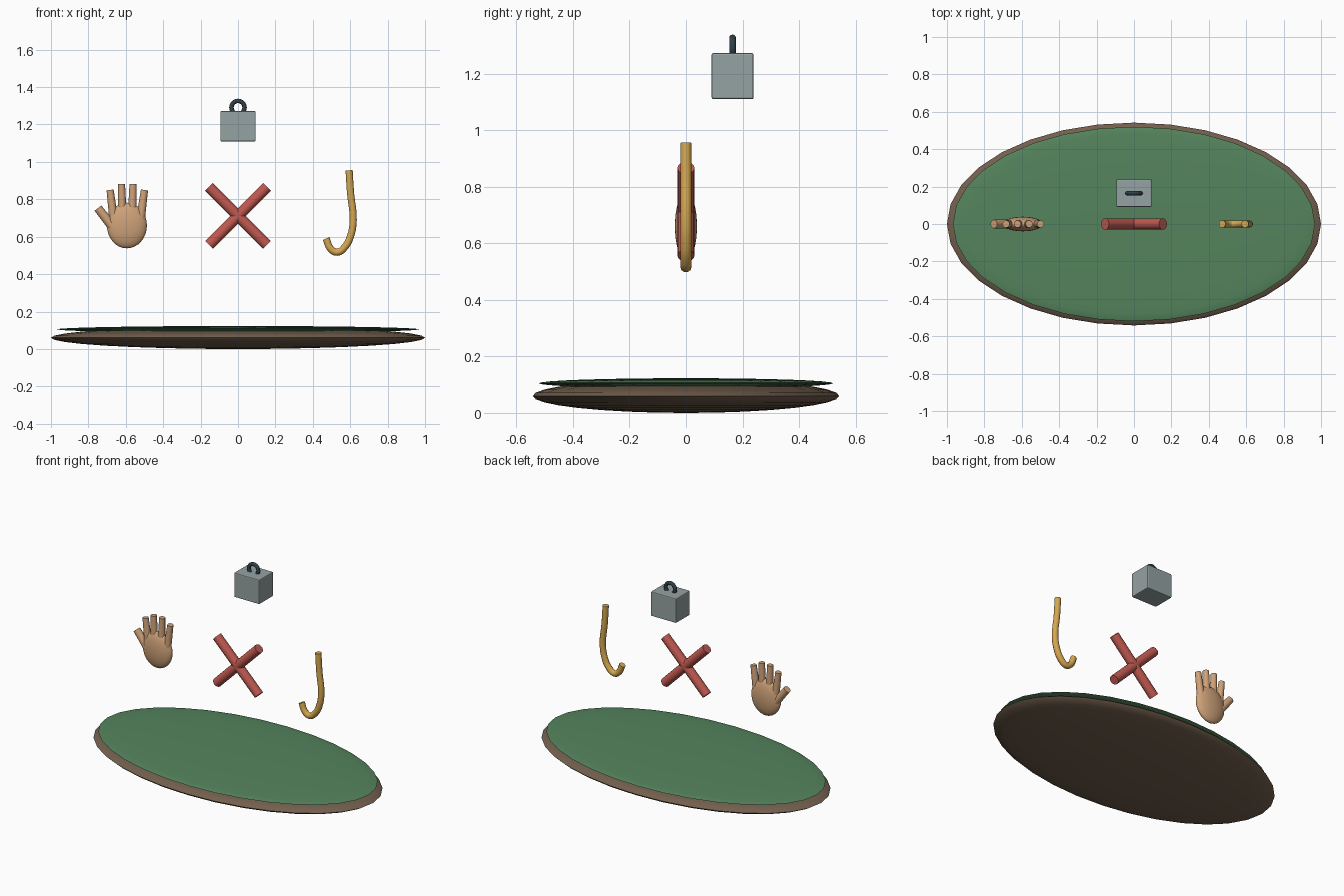
import bpy
from math import radians
from mathutils import Vector

if "Cube" in bpy.data.objects:
    bpy.data.objects.remove(bpy.data.objects["Cube"])


def material(name, rgb):
    m = bpy.data.materials.new(name)
    m.diffuse_color = (*rgb, 1)
    m.use_nodes = True
    m.node_tree.nodes["Principled BSDF"].inputs["Base Color"].default_value = m.diffuse_color
    return m


GREEN = material("green", (0.09, 0.23, 0.11))
BROWN = material("brown", (0.17, 0.115, 0.075))
SKIN = material("tan", (0.62, 0.36, 0.19))
RED = material("red", (0.52, 0.10, 0.08))
GOLD = material("gold", (0.67, 0.39, 0.08))
GREY = material("grey", (0.30, 0.36, 0.36))
DARK = material("dark", (0.03, 0.05, 0.06))


def finish(name, mat, smooth=True):
    o = bpy.context.object
    o.name = name
    o.data.materials.append(mat)
    bpy.ops.object.transform_apply(location=False, rotation=False, scale=True)
    if smooth:
        bpy.ops.object.shade_smooth_by_angle(angle=radians(40))
    return o


def ellipsoid(name, loc, radii, mat):
    bpy.ops.mesh.primitive_uv_sphere_add(segments=32, ring_count=16, location=loc)
    bpy.context.object.scale = radii
    return finish(name, mat)


def rod(name, a, b, r1, r2, mat, sides=16):
    """Round bar from a to b in the x-z plane."""
    a, b = Vector((a[0], 0, a[1])), Vector((b[0], 0, b[1]))
    d = b - a
    bpy.ops.mesh.primitive_cone_add(vertices=sides, radius1=r1, radius2=r2, depth=d.length,
                                    location=(a + b) / 2,
                                    rotation=d.to_track_quat('Z', 'Y').to_euler())
    return finish(name, mat)


# Oval base: earth body and grass top
ellipsoid("ground_base", (0, 0, 0.06), (1.0, 0.542, 0.06), BROWN)
ellipsoid("ground_top", (0, 0, 0.105), (0.968, 0.52, 0.018), GREEN)

# Hand: flat palm, four fingers, thumb
ellipsoid("palm", (-0.594, 0, 0.66), (0.107, 0.039, 0.122), SKIN)
fingers = [(-0.684, 0.85, -0.664), (-0.623, 0.882, -0.618),
           (-0.561, 0.882, -0.567), (-0.50, 0.85, -0.522)]
for i, (tip_x, tip_z, base_x) in enumerate(fingers):
    rod(f"finger_{i + 1}", (base_x, 0.69), (tip_x, tip_z), 0.024, 0.019, SKIN)
rod("thumb", (-0.66, 0.64), (-0.749, 0.753), 0.026, 0.023, SKIN)

# Cross: two crossed bars
for i, s in enumerate((1, -1)):
    rod(f"cross_bar_{i + 1}", (-0.155 * s, 0.711 - 0.155), (0.155 * s, 0.711 + 0.155),
        0.03, 0.03, RED)

# Hook: round tube along a curve
path = [(0.594, 0.955), (0.602, 0.83), (0.616, 0.69), (0.602, 0.604),
        (0.572, 0.546), (0.53, 0.517), (0.496, 0.535), (0.471, 0.59)]
curve = bpy.data.curves.new("hook", 'CURVE')
curve.dimensions = '3D'
curve.bevel_depth = 0.02
curve.bevel_resolution = 3
curve.use_fill_caps = True
curve.resolution_u = 4
spline = curve.splines.new('BEZIER')
spline.bezier_points.add(len(path) - 1)
for p, (x, z) in zip(spline.bezier_points, path):
    p.co = (x, 0, z)
    p.handle_left_type = p.handle_right_type = 'AUTO'
hook = bpy.data.objects.new("hook", curve)
bpy.context.collection.objects.link(hook)
bpy.ops.object.select_all(action='DESELECT')
bpy.context.view_layer.objects.active = hook
hook.select_set(True)
bpy.ops.object.convert(target='MESH')
finish("hook", GOLD)

# Weight: bevelled block with a ring handle
bpy.ops.mesh.primitive_cube_add(size=1, location=(0, 0.165, 1.191))
bpy.context.object.scale = (0.188, 0.148, 0.163)
block = finish("weight_block", GREY, smooth=False)
bevel = block.modifiers.new("bevel", 'BEVEL')
bevel.width = 0.006
bevel.segments = 2
bpy.ops.mesh.primitive_torus_add(major_radius=0.035, minor_radius=0.012, major_segments=32,
                                 minor_segments=12, location=(0, 0.165, 1.291),
                                 rotation=(radians(90), 0, 0))
finish("weight_ring", DARK)
